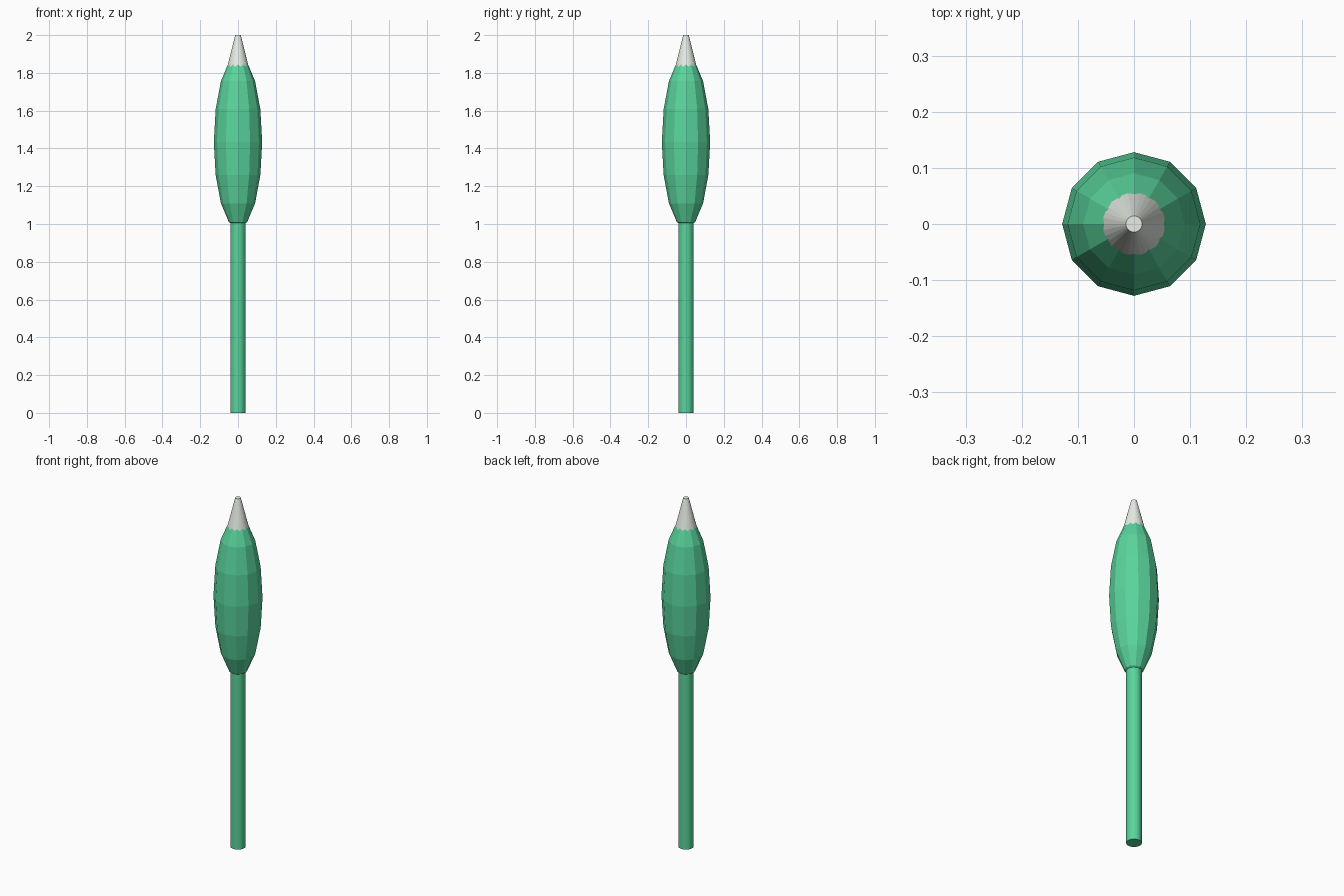
import bpy
import math

if "Cube" in bpy.data.objects:
    bpy.data.objects.remove(bpy.data.objects["Cube"])


def material(name, color):
    m = bpy.data.materials.new(name)
    m.diffuse_color = color
    m.use_nodes = True
    m.node_tree.nodes["Principled BSDF"].inputs["Base Color"].default_value = m.diffuse_color
    return m


def finish(name, mat):
    obj = bpy.context.object
    obj.name = name
    obj.data.materials.append(mat)
    return obj


green = material("green", (0.10, 0.66, 0.33, 1))
white = material("white", (0.80, 0.84, 0.78, 1))

# Stem, ending just inside the head
bpy.ops.mesh.primitive_cylinder_add(vertices=32, radius=0.04, depth=1.03,
                                    location=(0, 0, 0.515))
finish("stem", green)

# Head: low-poly stretched sphere
bpy.ops.mesh.primitive_uv_sphere_add(segments=12, ring_count=8, radius=1,
                                     location=(0, 0, 1.433))
head = finish("head", green)
head.scale = (0.128, 0.128, 0.457)
bpy.ops.object.transform_apply(location=False, rotation=False, scale=True)

# Pale blunt tip, sunk into the head
bpy.ops.mesh.primitive_cone_add(vertices=32, radius1=0.072, radius2=0.0145,
                                depth=0.23, location=(0, 0, 1.885))
finish("tip", white)
